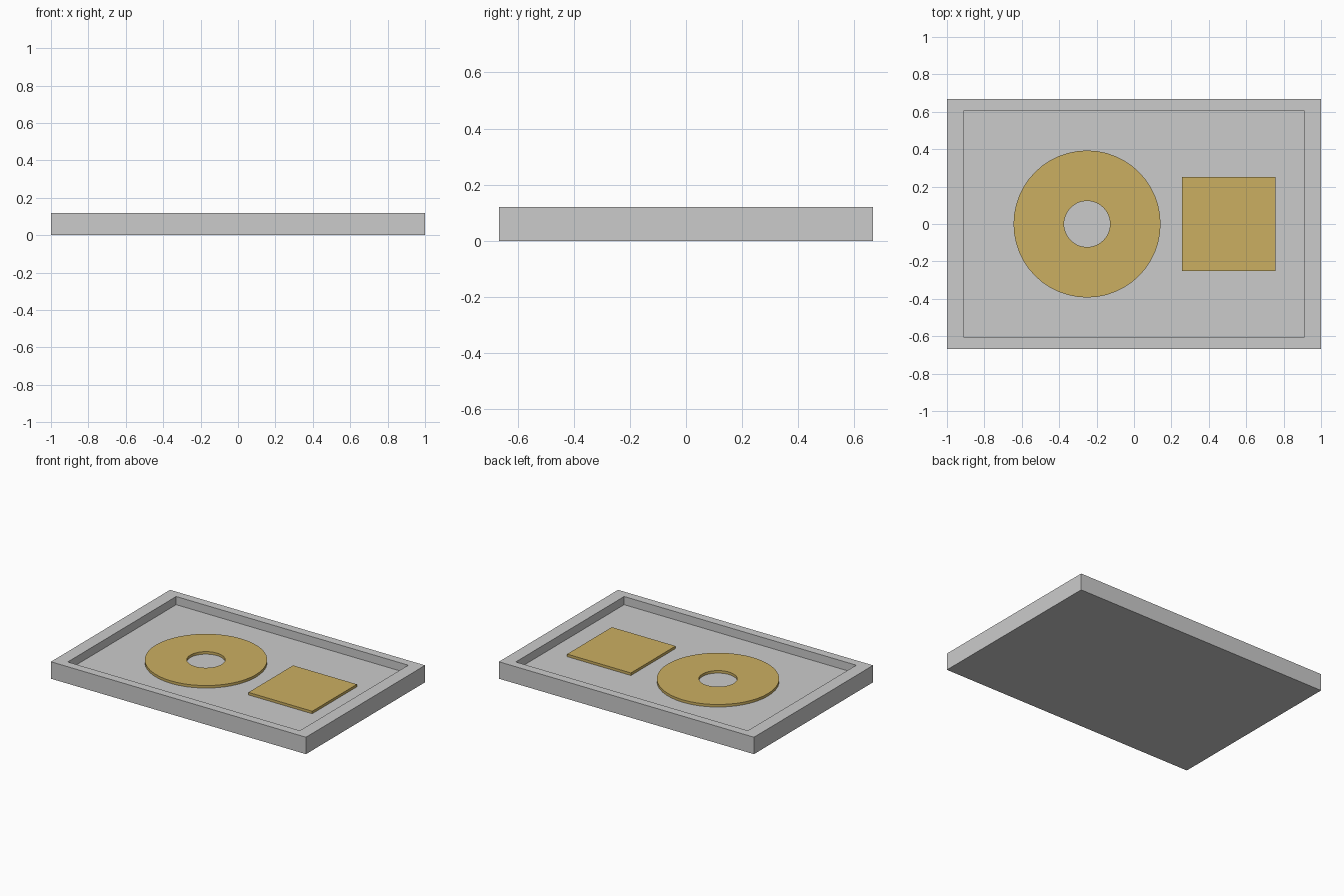
import bpy, bmesh

if "Cube" in bpy.data.objects:
    bpy.data.objects.remove(bpy.data.objects["Cube"])

FLOOR_Z, PLATE_Z, RIM_Z = 0.062, 0.08, 0.12


def make_object(name, bm, material=None):
    bmesh.ops.recalc_face_normals(bm, faces=bm.faces)
    mesh = bpy.data.meshes.new(name)
    bm.to_mesh(mesh)
    bm.free()
    obj = bpy.data.objects.new(name, mesh)
    bpy.context.collection.objects.link(obj)
    if material:
        mesh.materials.append(material)
    return obj


def bridge_loops(bm, loops):
    # Join consecutive closed loops of equal length with quads
    for a, b in zip(loops, loops[1:]):
        for i in range(len(a)):
            j = (i + 1) % len(a)
            bm.faces.new((a[i], a[j], b[j], b[i]))


def rect(bm, hx, hy, z, cx=0):
    return [bm.verts.new((cx + sx * hx, sy * hy, z))
            for sx, sy in ((-1, -1), (1, -1), (1, 1), (-1, 1))]


gold = bpy.data.materials.new("gold")
gold.diffuse_color = (0.60, 0.43, 0.12, 1)
gold.use_nodes = True
gold.node_tree.nodes["Principled BSDF"].inputs["Base Color"].default_value = gold.diffuse_color

# Shallow tray with a raised rim
bm = bmesh.new()
loops = [rect(bm, 1.0, 0.667, 0), rect(bm, 1.0, 0.667, RIM_Z),
         rect(bm, 0.91, 0.607, RIM_Z), rect(bm, 0.91, 0.607, FLOOR_Z)]
bridge_loops(bm, loops)
bm.faces.new(loops[0])
bm.faces.new(loops[-1])
make_object("tray", bm)

# Square plate on the tray floor
bm = bmesh.new()
loops = [rect(bm, 0.25, 0.25, z, 0.507) for z in (FLOOR_Z, PLATE_Z)]
bridge_loops(bm, loops)
bm.faces.new(loops[0])
bm.faces.new(loops[1])
make_object("square_plate", bm, gold)

# Flat ring on the tray floor
bm = bmesh.new()
loops = []
for r, z in ((0.393, FLOOR_Z), (0.393, PLATE_Z), (0.123, PLATE_Z), (0.123, FLOOR_Z)):
    loops.append(bmesh.ops.create_circle(bm, segments=48, radius=r)["verts"])
    bmesh.ops.translate(bm, verts=loops[-1], vec=(-0.251, 0, z))
bridge_loops(bm, loops + loops[:1])
ring = make_object("ring_plate", bm, gold)
bpy.context.view_layer.objects.active = ring
ring.select_set(True)
bpy.ops.object.shade_smooth_by_angle()
